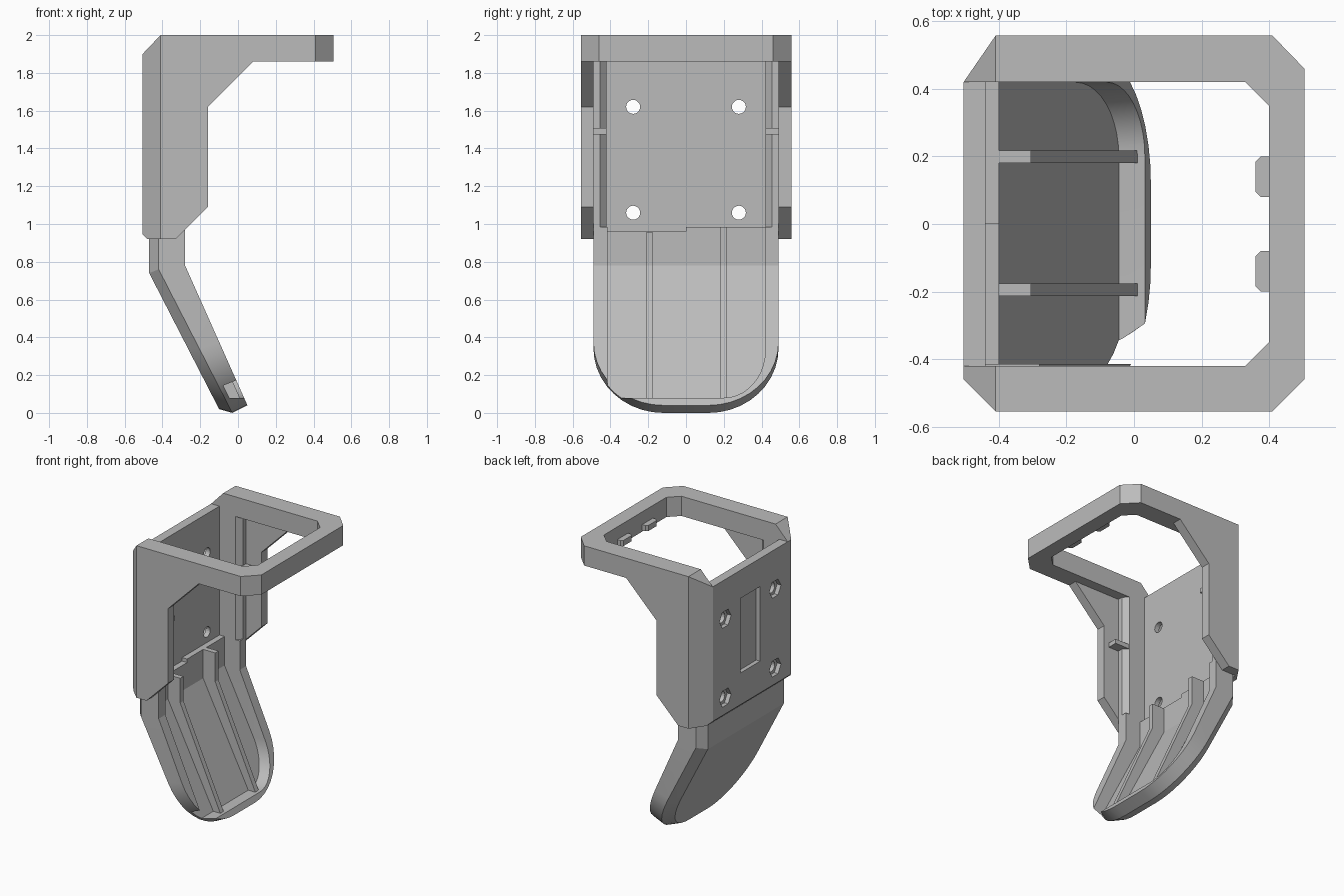
import bpy, bmesh, math

cube = bpy.data.objects.get("Cube")
if cube:
    bpy.data.objects.remove(cube, do_unlink=True)

grey = bpy.data.materials.new("plain_grey")
grey.use_nodes = True
grey.diffuse_color = (0.5, 0.5, 0.5, 1)
grey.node_tree.nodes["Principled BSDF"].inputs["Base Color"].default_value = (0.5, 0.5, 0.5, 1)


def finish(name, bm):
    bmesh.ops.recalc_face_normals(bm, faces=bm.faces)
    mesh = bpy.data.meshes.new(name)
    bm.to_mesh(mesh)
    bm.free()
    mesh.materials.append(grey)
    obj = bpy.data.objects.new(name, mesh)
    bpy.context.collection.objects.link(obj)
    return obj


def prism(name, pts, axis, lo, hi):
    """Extrude a 2D outline along an axis; outline keeps the other two axes in order."""
    bm = bmesh.new()

    def place(p, d):
        co = list(p)
        co.insert("xyz".index(axis), d)
        return bm.verts.new(co)
    a = [place(p, lo) for p in pts]
    b = [place(p, hi) for p in pts]
    bm.faces.new(a)
    bm.faces.new(b)
    for i in range(len(pts)):
        j = (i + 1) % len(pts)
        bm.faces.new((a[i], a[j], b[j], b[i]))
    return finish(name, bm)


def box(name, x, y, z):
    return prism(name, [(x[0], y[0]), (x[1], y[0]), (x[1], y[1]), (x[0], y[1])], "z", *z)


def ngon(cy, cz, r, n):
    return [(cy + r * math.cos(math.tau * i / n), cz + r * math.sin(math.tau * i / n)) for i in range(n)]


def boolean(obj, other, operation="DIFFERENCE"):
    other.hide_render = True
    mod = obj.modifiers.new("cut", "BOOLEAN")
    mod.operation, mod.solver, mod.object = operation, "EXACT", other
    bpy.context.view_layer.objects.active = obj
    bpy.ops.object.modifier_apply(modifier=mod.name)
    bpy.data.objects.remove(other, do_unlink=True)


def trough(name, outline, loops):
    """Loft a bent U outline of (y, t): t is 0 at the tip, 1 at the bend, 2 at the top.
    Each loop is (bend x, bend z, tip x, tip z, top z, y scale)."""
    bm = bmesh.new()
    rows = []
    for bx, bz, tx, tz, top, sy in loops:
        row = []
        for y, t in outline:
            s = min(t, 1)
            z = top if t > 1 else tz + s * (bz - tz)
            row.append(bm.verts.new((tx + s * (bx - tx), y * sy, z)))
        rows.append(row)
    n = len(outline)
    for a, b in zip(rows, rows[1:]):
        for i in range(n):
            j = (i + 1) % n
            bm.faces.new((a[i], a[j], b[j], b[i]))
    for row in (rows[0], rows[-1]):
        bm.faces.new((row[0], row[1], row[-2], row[-1]))
        bm.faces.new(row[1:-1])
    return finish(name, bm)


def corner(cy, ry, rt, steps=10):
    """Quarter ellipse from the tip edge up to the side."""
    return [(cy + ry * math.sin(a), rt * (1 - math.cos(a)))
            for a in (math.pi / 2 * i / steps for i in range(steps + 1))]


# Housing: top frame, side wings and back plate
housing = prism("housing", [(-.505, .945), (-.505, 1.9), (-.41, 2), (.505, 2), (.505, 1.86), (.08, 1.86),
                            (-.16, 1.62), (-.16, 1.09), (-.305, .945), (-.33, .92), (-.48, .92)],
                "y", -.6, .6)
boolean(housing, prism("footprint", [(-.505, -.46), (-.41, -.555), (.41, -.555), (.505, -.46), (.505, .46),
                                     (.41, .558), (-.41, .558), (-.505, .42)], "z", .5, 2.5), "INTERSECT")
boolean(housing, box("inside_cutter", (-.44, 1), (-.49, .49), (.8, 1.86)))
boolean(housing, prism("frame_cutter", [(-.44, -.42), (.33, -.42), (.4, -.35), (.4, .35),
                                        (.33, .42), (-.44, .42)], "z", 1.8, 2.2))
boolean(housing, box("plate_top_cutter", (-1, -.42), (-.42, .42), (1.9, 2.2)))

# Screw holes with hex pockets, and the shallow slot on the back
for y in (-.28, .28):
    for z in (1.06, 1.62):
        boolean(housing, prism("bore", ngon(y, z, .037, 20), "x", -.6, -.4))
        boolean(housing, prism("hex_pocket", ngon(y, z, .065, 6), "x", -.6, -.475))
boolean(housing, box("slot_cutter", (-.6, -.475), (-.11, .11), (1.17, 1.7)))

# Inner uprights, pegs and frame tabs on both sides
for side, s in (("left", 1), ("right", -1)):
    prism(side + "_upright", [(-.45, s * .42), (-.315, s * .42), (-.28, s * .455), (-.28, s * .49), (-.45, s * .49)],
          "z", .985, 1.865)
    prism(side + "_peg", ngon(s * .457, 1.49, .033, 4), "x", -.3, -.2).scale = (1, 1, 1)
    bpy.data.objects.remove(bpy.data.objects[side + "_peg"], do_unlink=True)
    box(side + "_peg", (-.32, -.2), sorted((s * .422, s * .5)), (1.475, 1.507))
    prism(side + "_tab", [(.41, s * .08), (.375, s * .08), (.36, s * .095), (.36, s * .185),
                          (.375, s * .2), (.41, s * .2)], "z", 1.87, 1.91)

# Bent chute with a rounded tip and bevelled back edge
half = corner(.12, .37, .45) + [(.49, 1), (.49, 2)]
outline = [(-y, t) for y, t in reversed(half)] + half
chute = trough("chute", outline, [(-.28, .78, .05, .04, .985, 1),
                                  (-.42, .76, -.03, 0, .985, 1),
                                  (-.47, .74, -.1, .02, .985, .87)])
hollow = [(-.415, 2), (-.415, 1), (-.415, 0)] + corner(.2, .22, .36) + [(.42, 1), (.42, 2)]
boolean(chute, trough("hollow_cutter", hollow, [(-.4, .78, -.045, .08, 1.2, 1),
                                                (.3, .78, .655, .08, 1.2, 1)]))
boolean(chute, box("shelf_cutter", (-.44, -.3), (-.415, 0), (.96, 1.1)))
bpy.ops.object.select_all(action="DESELECT")
chute.select_set(True)
bpy.context.view_layer.objects.active = chute
bpy.ops.object.shade_smooth_by_angle(angle=math.radians(20))

# Ribs along the chute floor
for name, y, top in (("left_rib", .18, .985), ("right_rib", -.213, .955)):
    prism(name, [(-.42, .78), (-.065, .08), (.01, .08), (-.305, .78), (-.305, top), (-.42, top)], "y", y, y + .037)
